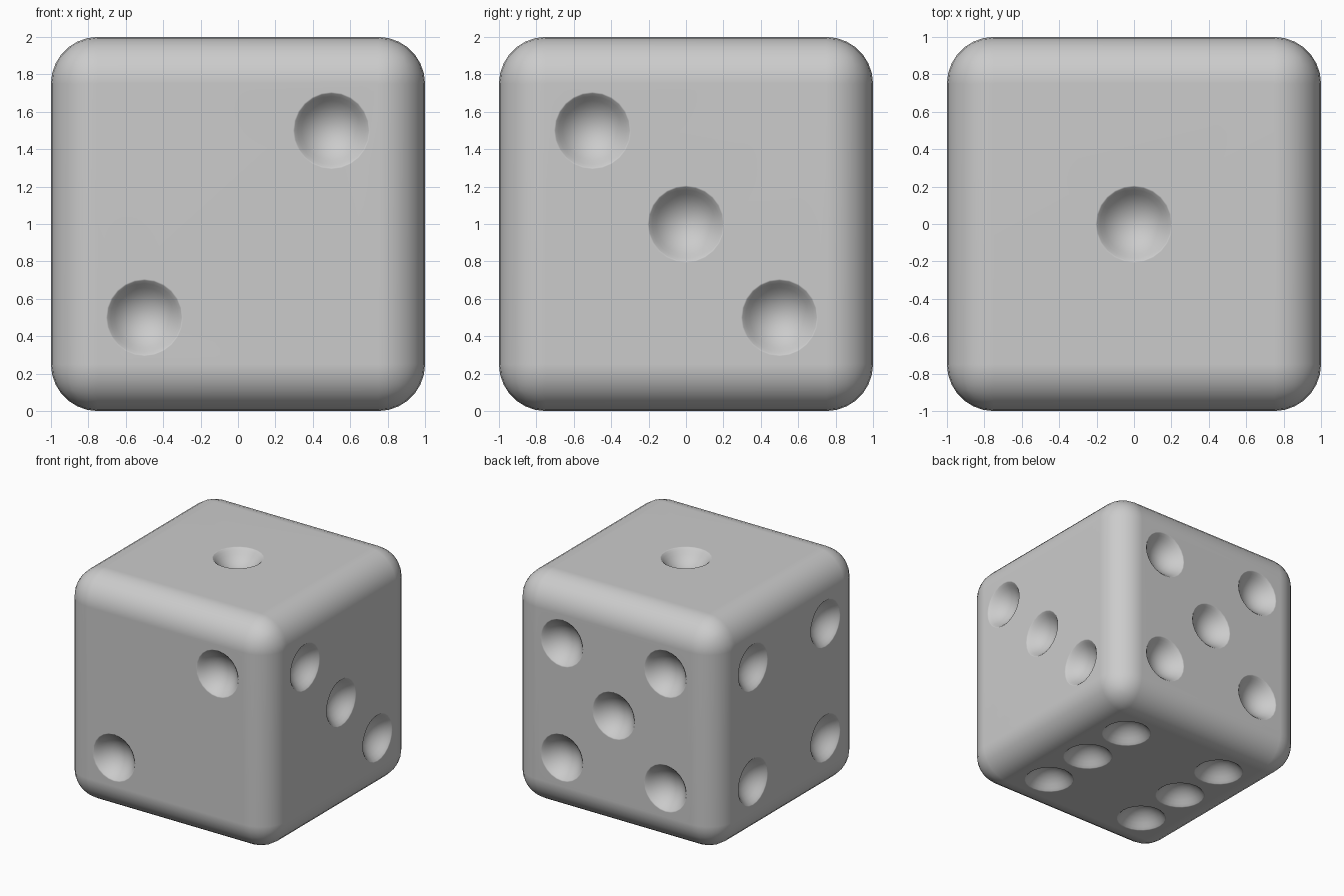
import bpy
import bmesh
import math
from mathutils import Matrix, Vector

default = bpy.data.objects.get("Cube")
if default:
    bpy.data.objects.remove(default, do_unlink=True)

CENTRE = Vector((0, 0, 1))
SPREAD = 0.5


def add_object(name, bm):
    bmesh.ops.recalc_face_normals(bm, faces=bm.faces)
    mesh = bpy.data.meshes.new(name)
    bm.to_mesh(mesh)
    bm.free()
    obj = bpy.data.objects.new(name, mesh)
    bpy.context.collection.objects.link(obj)
    return obj


# Rounded cube body
bm = bmesh.new()
bmesh.ops.create_cube(bm, size=2, matrix=Matrix.Translation(CENTRE))
bmesh.ops.bevel(bm, geom=bm.edges[:], offset=0.25, segments=7,
                profile=0.5, affect='EDGES')
die = add_object("die_body", bm)

# Bowl profile as (radius, height above the face), with a softly flared rim
BOWL = [(0.045, -0.117), (0.09, -0.103), (0.13, -0.077), (0.16, -0.048),
        (0.182, -0.022), (0.198, -0.006), (0.212, 0.004)]
SIDES = 24


def add_pip(bm, place):
    """Add one closed bowl-shaped cutter at the given placement."""
    rings = []
    for radius, height in BOWL:
        rings.append([bm.verts.new(place @ Vector((
            radius * math.cos(math.tau * i / SIDES),
            radius * math.sin(math.tau * i / SIDES), height)))
            for i in range(SIDES)])
    for low, high in zip(rings, rings[1:]):
        for i in range(SIDES):
            j = (i + 1) % SIDES
            bm.faces.new((low[i], low[j], high[j], high[i]))
    tip = bm.verts.new(place @ Vector((0, 0, -0.12)))
    for i in range(SIDES):
        bm.faces.new((tip, rings[0][(i + 1) % SIDES], rings[0][i]))
    bm.faces.new(rings[-1])


# Pip layouts: outward normal, first axis, second axis, grid positions
X, Y, Z = Vector((1, 0, 0)), Vector((0, 1, 0)), Vector((0, 0, 1))
corners = [(a, b) for a in (-1, 1) for b in (-1, 1)]
faces = [
    (Z, X, Y, [(0, 0)]),
    (-Y, X, Z, [(1, 1), (-1, -1)]),
    (X, Y, Z, [(-1, 1), (0, 0), (1, -1)]),
    (-X, -Y, Z, corners),
    (Y, -X, Z, corners + [(0, 0)]),
    (-Z, Y, X, [(a, b) for a in (-1, 0, 1) for b in (-1, 1)]),
]

bm = bmesh.new()
for normal, across, up, spots in faces:
    turn = Matrix((across, up, normal)).transposed().to_4x4()
    for a, b in spots:
        spot = CENTRE + normal + (across * a + up * b) * SPREAD
        add_pip(bm, Matrix.Translation(spot) @ turn)
cutter = add_object("pip_cutter", bm)
cutter.hide_render = True

# Carve the pips and discard the cutter
bpy.ops.object.select_all(action='DESELECT')
bpy.context.view_layer.objects.active = die
die.select_set(True)
carve = die.modifiers.new("carve_pips", 'BOOLEAN')
carve.object = cutter
carve.operation = 'DIFFERENCE'
carve.solver = 'EXACT'
bpy.ops.object.modifier_apply(modifier=carve.name)
bpy.data.objects.remove(cutter, do_unlink=True)

# Smooth finish that keeps the large faces flat
bpy.ops.object.shade_smooth_by_angle(angle=math.radians(50))
finish = die.modifiers.new("flat_face_normals", 'WEIGHTED_NORMAL')
finish.keep_sharp = True
